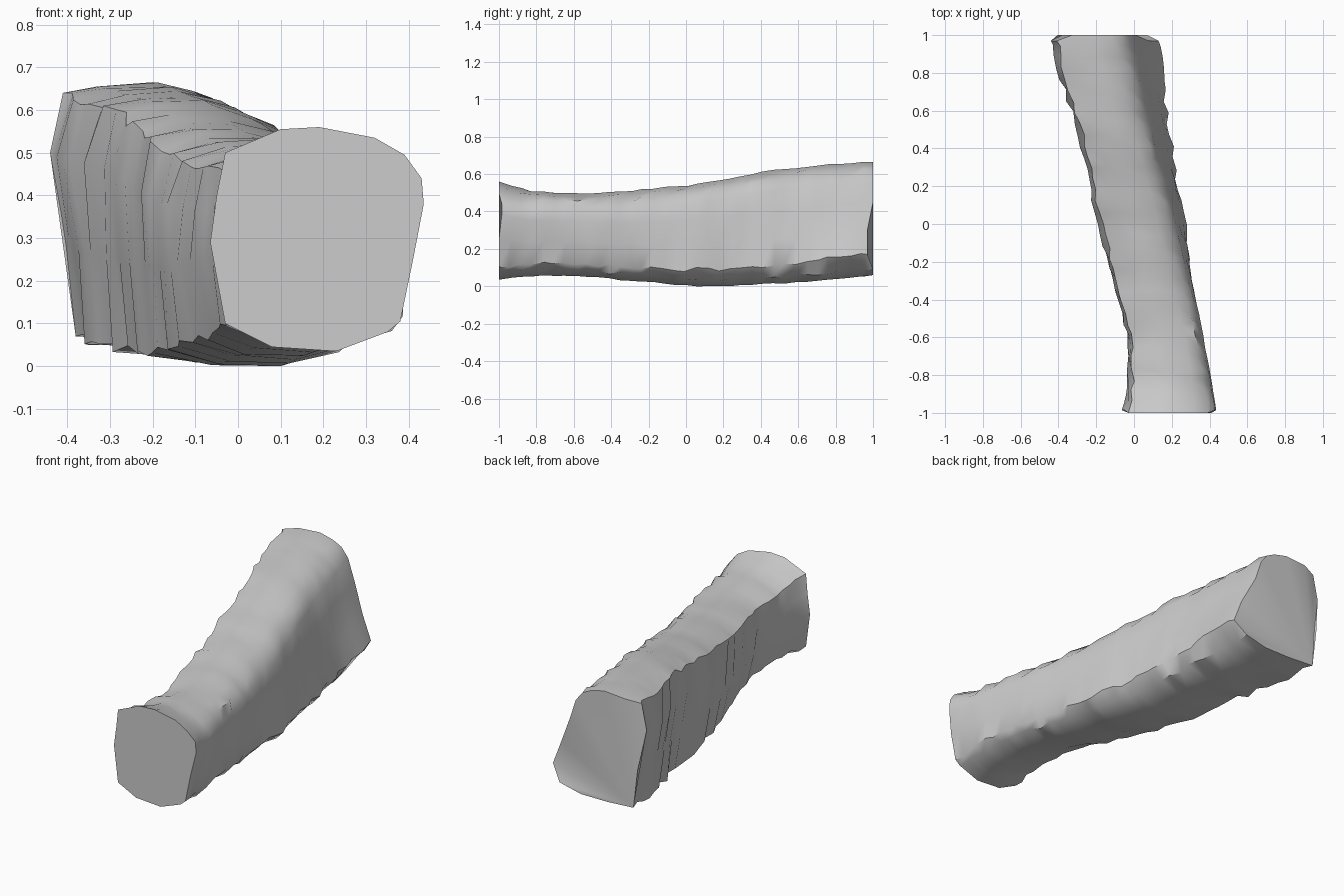
import bpy
import bmesh
import math
import random

cube = bpy.data.objects.get("Cube")
if cube:
    bpy.data.objects.remove(cube, do_unlink=True)

random.seed(4)

# End outlines (x, z), matching points, counter-clockwise from the lower -x corner
BACK = [(-.38, .07), (-.22, .06), (-.06, .06), (.07, .09), (.13, .17),
        (.08, .30), (.01, .45), (-.03, .57), (-.07, .62), (-.12, .645),
        (-.20, .665), (-.33, .655), (-.41, .64), (-.44, .50), (-.405, .28)]
FRONT = [(-.03, .10), (.08, .045), (.23, .035), (.35, .08), (.38, .105),
         (.41, .25), (.435, .38), (.43, .44), (.39, .495), (.32, .535),
         (.19, .56), (.10, .555), (-.03, .50), (-.05, .40), (-.065, .29)]
# Envelope along the length: y, x min, x max, z min, z max
STATIONS = [(-1, -.065, .435, .035, .56), (-.85, -.035, .415, .055, .51),
            (-.6, -.03, .365, .06, .495), (-.3, -.11, .31, .03, .51),
            (0, -.195, .27, .005, .54), (.2, -.235, .235, .0, .572),
            (.5, -.305, .185, .015, .625), (.8, -.40, .15, .04, .655),
            (1, -.44, .13, .06, .665)]
RINGS = 34
ROUGH_CORNERS = (0, 3, 4, 8, 12, 13)


def envelope(y):
    for a, b in zip(STATIONS, STATIONS[1:]):
        if y <= b[0]:
            t = (y - a[0]) / (b[0] - a[0])
            return [p + (q - p) * t for p, q in zip(a[1:], b[1:])]
    return STATIONS[-1][1:]


def fit(value, low, high, new_low, new_high):
    return new_low + (value - low) / (high - low) * (new_high - new_low)


def section(y):
    t = (y + 1) / 2
    pts = [(f[0] + (b[0] - f[0]) * t, f[1] + (b[1] - f[1]) * t)
           for f, b in zip(FRONT, BACK)]
    xs, zs = zip(*pts)
    x0, x1, z0, z1 = envelope(y)
    return [(fit(x, min(xs), max(xs), x0, x1), fit(z, min(zs), max(zs), z0, z1))
            for x, z in pts]


# Log body: lofted rings with a slightly rough, hewn surface
bm = bmesh.new()
rings = []
for r in range(RINGS + 1):
    y = -1 + 2 * r / RINGS
    ring = []
    for i, (x, z) in enumerate(section(y)):
        px, py, pz = x, y, z
        if 0 < r < RINGS:
            amount = .012 if i in ROUGH_CORNERS else .004
            px += random.uniform(-amount, amount)
            pz = max(0, z + random.uniform(-amount, amount))
            py += random.uniform(-.01, .01)
        elif r == RINGS and i in (4, 5, 12, 13):
            py -= .03
        elif r == 0 and i in (6, 7, 13, 14):
            py += .015
        ring.append(bm.verts.new((px, py, pz)))
    rings.append(ring)

n = len(BACK)
for a, b in zip(rings, rings[1:]):
    for i in range(n):
        j = (i + 1) % n
        bm.faces.new((a[i], a[j], b[j], b[i]))

# Cut ends: front as one face, back as a fan from its lower corner
caps = [bm.faces.new(rings[0])]
for i in range(1, n - 1):
    caps.append(bm.faces.new((rings[-1][0], rings[-1][i], rings[-1][i + 1])))
bmesh.ops.recalc_face_normals(bm, faces=bm.faces)

mesh = bpy.data.meshes.new("log")
bm.to_mesh(mesh)
bm.free()
log = bpy.data.objects.new("log", mesh)
bpy.context.collection.objects.link(log)

# Plain grey material
grey = bpy.data.materials.new("light grey")
grey.use_nodes = True
colour = (.6, .6, .6, 1)
grey.diffuse_color = colour
grey.node_tree.nodes["Principled BSDF"].inputs["Base Color"].default_value = colour
mesh.materials.append(grey)

bpy.ops.object.select_all(action="DESELECT")
log.select_set(True)
bpy.context.view_layer.objects.active = log
bpy.ops.object.shade_smooth_by_angle(angle=math.radians(40))
